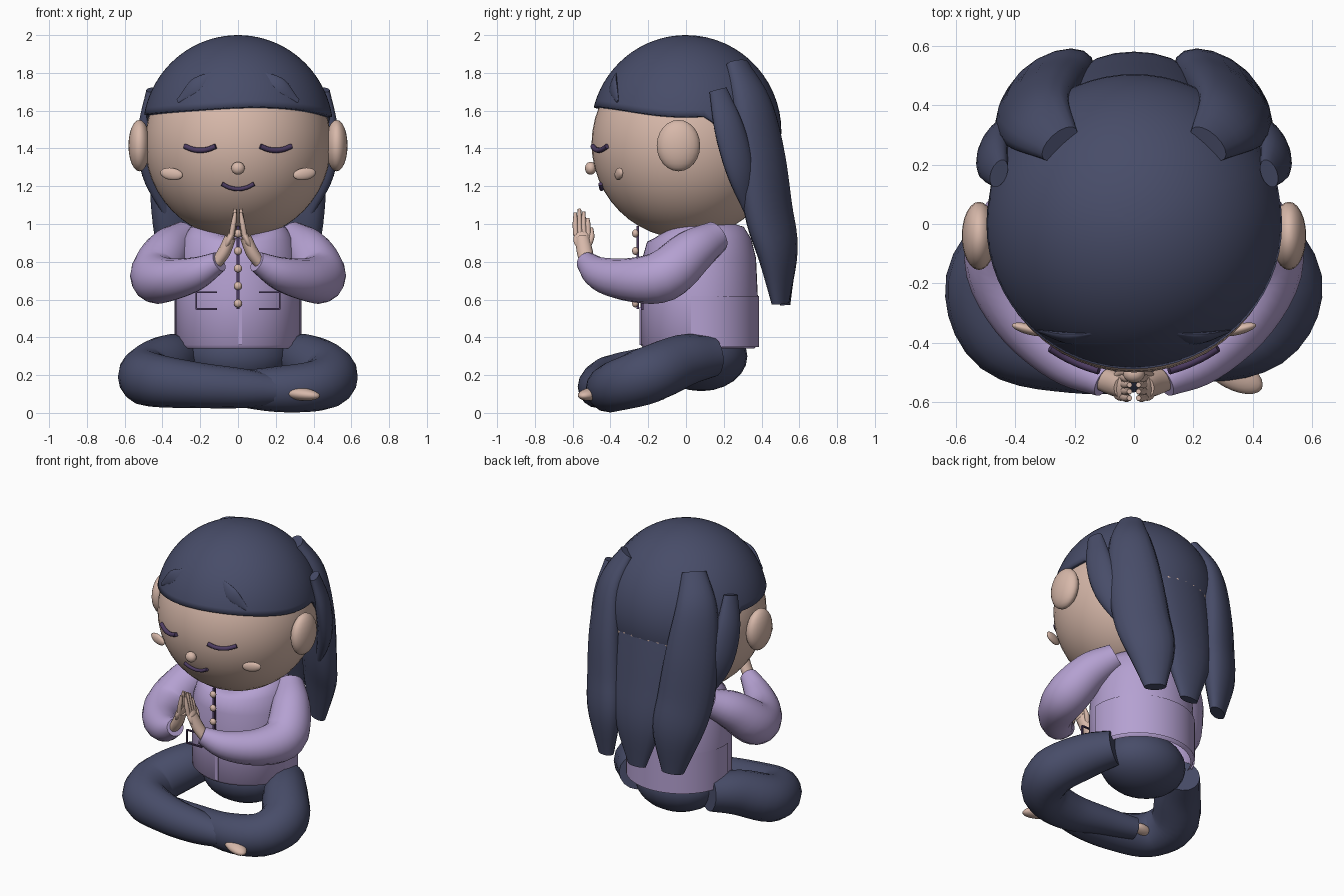
import bpy, bmesh, math
from mathutils import Vector, Euler

cube = bpy.data.objects.get("Cube")
if cube:
    bpy.data.objects.remove(cube, do_unlink=True)


def material(name, rgb):
    m = bpy.data.materials.new(name)
    m.diffuse_color = (*rgb, 1)
    m.use_nodes = True
    m.node_tree.nodes["Principled BSDF"].inputs["Base Color"].default_value = (*rgb, 1)
    return m


NAVY = material("navy", (0.064, 0.073, 0.14))
LILAC = material("lilac", (0.46, 0.355, 0.64))
SKIN = material("skin", (0.68, 0.48, 0.4))
PLUM = material("dark plum", (0.075, 0.045, 0.12))


def finish(name, bm, mat, angle=50):
    bmesh.ops.recalc_face_normals(bm, faces=bm.faces)
    me = bpy.data.meshes.new(name)
    bm.to_mesh(me)
    bm.free()
    me.materials.append(mat)
    ob = bpy.data.objects.new(name, me)
    bpy.context.collection.objects.link(ob)
    bpy.ops.object.select_all(action="DESELECT")
    ob.select_set(True)
    bpy.context.view_layer.objects.active = ob
    bpy.ops.object.shade_smooth_by_angle(angle=math.radians(angle))
    return ob


def ball(name, loc, size, mat, rot=(0, 0, 0), seg=24):
    bm = bmesh.new()
    bmesh.ops.create_uvsphere(bm, u_segments=seg, v_segments=seg // 2, radius=1)
    e = Euler(rot)
    for v in bm.verts:
        p = Vector([a * b for a, b in zip(v.co, size)])
        p.rotate(e)
        v.co = p + Vector(loc)
    return finish(name, bm, mat)


def box(name, loc, size, mat):
    bm = bmesh.new()
    bmesh.ops.create_cube(bm, size=1)
    for v in bm.verts:
        v.co = Vector([a * b for a, b in zip(v.co, size)]) + Vector(loc)
    return finish(name, bm, mat)


def spline(values, t):
    # Catmull-Rom interpolation of vectors
    n = len(values) - 1
    i = min(int(t), n - 1)
    f = t - i
    b, c = values[i], values[i + 1]
    a = values[i - 1] if i else b * 2 - c
    d = values[i + 2] if i + 2 <= n else c * 2 - b
    return (b * 2 + (c - a) * f + (a * 2 - b * 5 + c * 4 - d) * f * f
            + (b * 3 - a - c * 3 + d) * f ** 3) / 2


def sweep(name, path, widths, mat, flat=1.0, hint=None, sides=16, steps=5):
    """Closed tube along a smooth path; hint gives the thickness direction."""
    pts = [Vector(p) for p in path]
    rad = [Vector((w, 0, 0)) for w in widths]
    count = (len(pts) - 1) * steps
    line = [spline(pts, k / steps) for k in range(count + 1)]
    bm = bmesh.new()
    rings = []
    for k, p in enumerate(line):
        tan = (line[min(k + 1, count)] - line[max(k - 1, 0)]).normalized()
        h = hint(p) if hint else Vector((0, 0, 1))
        side = tan.cross(h).normalized()
        up = side.cross(tan)
        r = spline(rad, k / steps).x
        rings.append([bm.verts.new(p + side * r * math.cos(a) + up * r * flat * math.sin(a))
                      for a in (math.tau * j / sides for j in range(sides))])
    for A, B in zip(rings, rings[1:]):
        for j in range(sides):
            m = (j + 1) % sides
            bm.faces.new((A[j], A[m], B[m], B[j]))
    bm.faces.new(rings[0])
    bm.faces.new(rings[-1])
    return finish(name, bm, mat)


def surface(name, fn, nu, nv, mat):
    """Grid of fn(u, v) for u, v in 0..1."""
    bm = bmesh.new()
    g = [[bm.verts.new(fn(i / nu, j / nv)) for j in range(nv + 1)] for i in range(nu + 1)]
    for i in range(nu):
        for j in range(nv):
            bm.faces.new((g[i][j], g[i + 1][j], g[i + 1][j + 1], g[i][j + 1]))
    bmesh.ops.remove_doubles(bm, verts=bm.verts, dist=0.0005)
    return finish(name, bm, mat)


# Head, nose, mouth
HEAD_Z, HX, HY, HZ = 1.425, 0.493, 0.5, 0.503
ball("head", (0, 0, HEAD_Z), (HX, HY, HZ), SKIN, seg=48)
ball("nose", (0, -0.505, 1.295), (0.036, 0.03, 0.034), SKIN)


def on_face(x, z):
    return (x, -HY * math.sqrt(1 - (x / HX) ** 2 - ((z - HEAD_Z) / HZ) ** 2) - 0.008, z)


radial = lambda p: Vector((p.x, p.y, 0))
front = lambda p: Vector((0, 1, 0))
sweep("mouth", [on_face(x, 1.185 + 3.8 * x * x) for x in (-0.085, -0.045, 0, 0.045, 0.085)],
      [0.011] * 5, PLUM, sides=8)


# Hair cap with a wavy hairline that drops at the back
def cap(u, v):
    az = math.tau * u
    back = -math.cos(az)
    edge = 1.594 + 0.025 * max(0, math.cos(az)) ** 3 - 0.02 * math.sin(az) ** 6 + 0.006 * math.sin(3 * az)
    if back > 0.25:
        edge -= 0.36 * min(1, (back - 0.25) / 0.4)
    th = v * math.acos((edge - 1.49) / 0.51)
    r = 0.505 * math.sin(th)
    return (r * math.sin(az), -r * math.cos(az), 1.49 + 0.51 * math.cos(th))


hair = surface("hair_cap", cap, 64, 20, NAVY)
shell = hair.modifiers.new("thickness", "SOLIDIFY")
shell.thickness = 0.025
shell.offset = -1

sweep("hair_back_strand", [(0, 0.37, 1.74), (0, 0.4, 1.45), (0, 0.455, 1.12), (0, 0.51, 0.85), (0, 0.525, 0.57)],
      [0.14, 0.22, 0.22, 0.17, 0.065], NAVY, 0.42, radial)

# Torso and jacket, with the neckline dipping at the front
PROFILE = [(0.34, 0.94), (0.36, 1.0), (0.62, 1.0), (0.82, 0.97), (0.92, 0.89), (0.985, 0.76), (1.01, 0.5), (1.01, 0)]


def torso(u, v):
    z, r = PROFILE[round(v * (len(PROFILE) - 1))]
    a = math.tau * u
    if z > 0.9:
        z -= 0.7 * (z - 0.9) * max(0, math.cos(a)) ** 3
    return (0.33 * r * math.sin(a), 0.07 - 0.31 * r * math.cos(a), z)


def panel(u, v):
    a = math.radians(82 + 196 * u)
    return (0.337 * math.sin(a), 0.07 - 0.317 * math.cos(a), 0.35 + 0.27 * v)


surface("jacket", torso, 48, len(PROFILE) - 1, LILAC)
surface("jacket_back_panel", panel, 30, 1, LILAC)
box("jacket_front_edge", (0.01, -0.241, 0.46), (0.022, 0.01, 0.2), LILAC)
box("button_strip", (0, -0.256, 0.77), (0.015, 0.014, 0.44), PLUM)
for i in range(5):
    ball("button", (0, -0.268, 0.58 + 0.0925 * i), (0.022, 0.018, 0.022), SKIN, seg=12)
ball("pelvis", (0, 0.08, 0.3), (0.28, 0.245, 0.185), NAVY)

for s in (1, -1):
    side = "left" if s > 0 else "right"
    flip = lambda path: [(s * x, y, z) for x, y, z in path]

    # Face details
    ball(side + "_ear", (s * 0.522, -0.04, 1.415), (0.058, 0.115, 0.136), SKIN)
    ball(side + "_cheek", (s * 0.352, -0.355, 1.265), (0.062, 0.018, 0.032), SKIN, (0, -s * 0.15, s * 0.25))
    sweep(side + "_closed_eye", [on_face(s * (0.2 + d), 1.39 + 3.2 * d * d) for d in (-0.082, -0.04, 0, 0.04, 0.082)],
          [0.014] * 5, PLUM, sides=8)

    # Hair strands and fringe folds
    sweep(side + "_large_strand", flip([(0.25, 0.27, 1.85), (0.32, 0.345, 1.65), (0.325, 0.395, 1.38),
          (0.305, 0.435, 1.08), (0.275, 0.485, 0.85), (0.25, 0.5, 0.58)]),
          [0.075, 0.13, 0.165, 0.175, 0.155, 0.07], NAVY, 0.56, radial)
    sweep(side + "_small_strand", flip([(0.455, 0.17, 1.71), (0.475, 0.23, 1.5), (0.45, 0.29, 1.28),
          (0.37, 0.34, 1.07)]), [0.05, 0.085, 0.085, 0.04], NAVY, 0.55, radial)
    sweep(side + "_fringe_fold", flip([(0.13, -0.37, 1.80), (0.22, -0.385, 1.73), (0.32, -0.362, 1.65)]),
          [0.01, 0.045, 0.01], NAVY, 0.35, radial)

    # Sleeve
    sweep(side + "_sleeve", flip([(0.28, 0.16, 0.935), (0.375, 0.03, 0.85), (0.435, -0.12, 0.725),
          (0.37, -0.3, 0.705), (0.23, -0.45, 0.735), (0.1, -0.53, 0.80)]),
          [0.085, 0.122, 0.137, 0.115, 0.09, 0.055], LILAC)

    # Praying hand
    sweep(side + "_wrist", flip([(0.12, -0.52, 0.785), (0.075, -0.535, 0.85), (0.04, -0.55, 0.93)]),
          [0.03, 0.034, 0.03], SKIN, 1.25, front, 12)
    ball(side + "_palm", (s * 0.045, -0.55, 0.92), (0.02, 0.046, 0.06), SKIN, (0, -s * 0.45, 0))
    for i, top in enumerate((1.03, 1.065, 1.08, 1.06)):
        d = 0.022 * (i - 1.5)
        sweep(side + "_finger", flip([(0.035, -0.55 - d, 0.94), (0.024, -0.553 - d, 1.0), (0.015, -0.553 - d, top)]),
              [0.014, 0.014, 0.009], SKIN, 1, front, 8)
    sweep(side + "_thumb", flip([(0.06, -0.52, 0.88), (0.04, -0.5, 0.93), (0.02, -0.5, 0.98)]),
          [0.016, 0.015, 0.008], SKIN, 1, front, 8)

    # Pocket outline
    for z in (0.55, 0.638):
        box(side + "_pocket_line", (s * 0.165, -0.232, z), (0.11, 0.012, 0.008), PLUM)
    box(side + "_pocket_side", (s * 0.22, -0.232, 0.594), (0.008, 0.012, 0.094), PLUM)

# Crossed legs: the right shin passes in front of the left one
thigh = [(0.27, 0.14, 0.3), (0.37, -0.02, 0.275), (0.485, -0.2, 0.2)]
sweep("left_leg", thigh + [(0.42, -0.36, 0.145), (0.2, -0.41, 0.125), (-0.05, -0.37, 0.13), (-0.27, -0.32, 0.13)],
      [0.11, 0.14, 0.15, 0.135, 0.12, 0.09, 0.07], NAVY)
sweep("right_leg", [(-x, y, z) for x, y, z in thigh] + [(-0.425, -0.38, 0.17), (-0.2, -0.45, 0.145), (0.02, -0.46, 0.13), (0.2, -0.45, 0.12)],
      [0.11, 0.14, 0.15, 0.14, 0.12, 0.105, 0.08], NAVY)
ball("right_foot", (0.33, -0.5, 0.1), (0.115, 0.055, 0.034), SKIN, (0, 0.1, -0.5))
ball("left_foot", (-0.33, -0.31, 0.13), (0.09, 0.045, 0.035), SKIN, (0, 0, 0.3))
